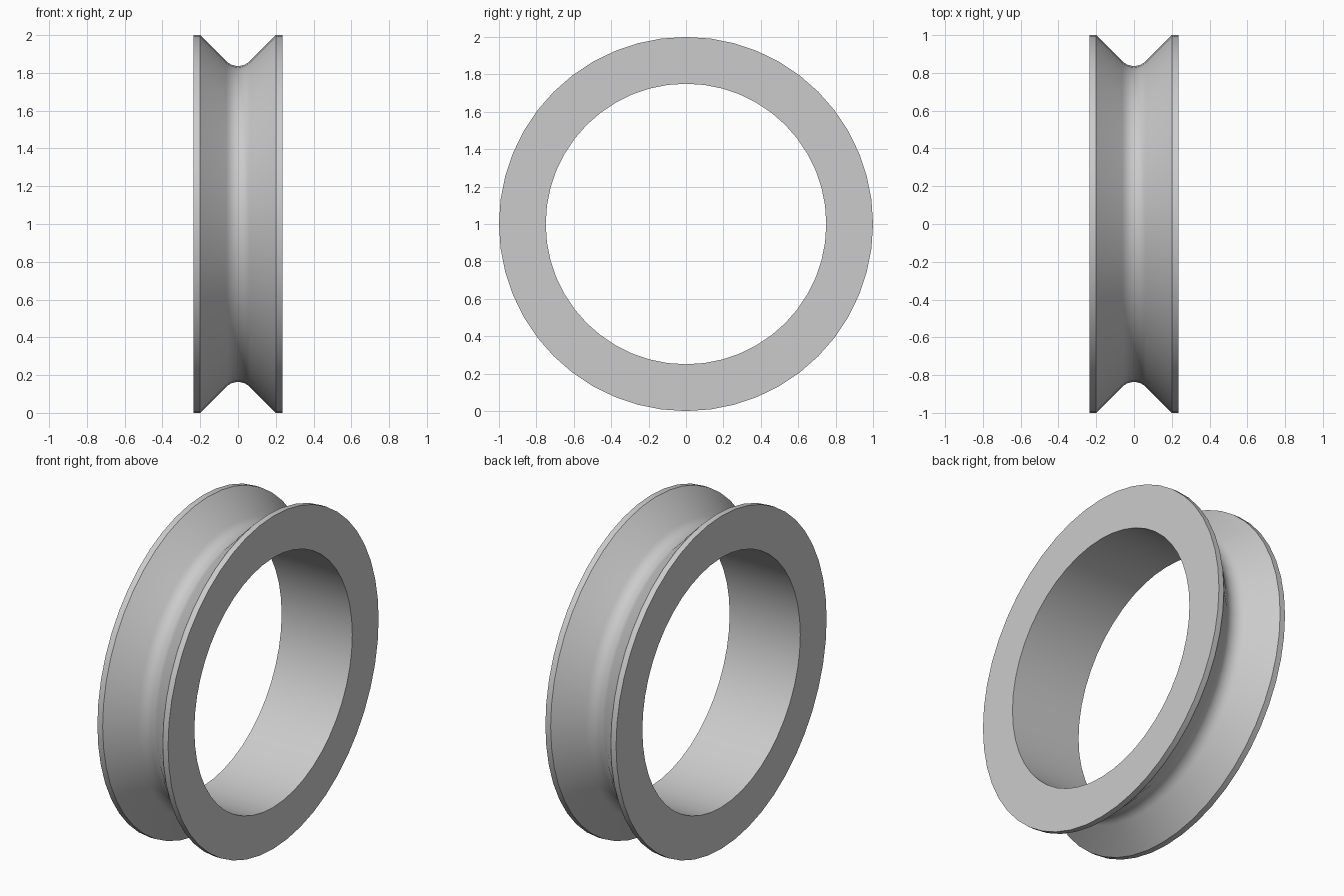
import bpy, bmesh, math
from mathutils import Matrix, Vector

cube = bpy.data.objects.get("Cube")
if cube:
    bpy.data.objects.remove(cube, do_unlink=True)

SIDES = 48
HALF_WIDTH, GROOVE_HALF = 0.235, 0.2
OUTER, BORE = 1.0, 0.75
FILLET, ARC_STEPS = 0.088, 8

# One grey metal
metal = bpy.data.materials.new("grey metal")
metal.use_nodes = True
colour = (0.6, 0.6, 0.6, 1)
metal.diffuse_color = colour
metal.node_tree.nodes["Principled BSDF"].inputs["Base Color"].default_value = colour

# Cross-section (x, radius): rims, 45 degree groove walls, rounded groove floor
tangent = FILLET * math.sin(math.pi / 4)
centre = OUTER - GROOVE_HALF + tangent + FILLET * math.cos(math.pi / 4)
profile = [(-HALF_WIDTH, BORE), (-HALF_WIDTH, OUTER), (-GROOVE_HALF, OUTER)]
for i in range(ARC_STEPS + 1):
    a = math.pi / 2 * (i / ARC_STEPS - 0.5)
    profile.append((FILLET * math.sin(a), centre - FILLET * math.cos(a)))
profile += [(GROOVE_HALF, OUTER), (HALF_WIDTH, OUTER), (HALF_WIDTH, BORE)]

# Revolve the section around the x axis
bm = bmesh.new()
rings = []
for s in range(SIDES):
    turn = Matrix.Rotation(2 * math.pi * s / SIDES, 3, "X")
    rings.append([bm.verts.new(turn @ Vector((x, 0, r))) for x, r in profile])
for s in range(SIDES):
    a, b = rings[s], rings[(s + 1) % SIDES]
    for i in range(len(profile)):
        j = (i + 1) % len(profile)
        bm.faces.new((a[i], a[j], b[j], b[i]))
bmesh.ops.recalc_face_normals(bm, faces=bm.faces)
mesh = bpy.data.meshes.new("grooved_ring")
bm.to_mesh(mesh)
bm.free()

ring = bpy.data.objects.new("grooved_ring", mesh)
ring.location.z = OUTER
mesh.materials.append(metal)
bpy.context.collection.objects.link(ring)
bpy.ops.object.select_all(action="DESELECT")
ring.select_set(True)
bpy.context.view_layer.objects.active = ring
bpy.ops.object.shade_smooth_by_angle(angle=math.radians(30))
